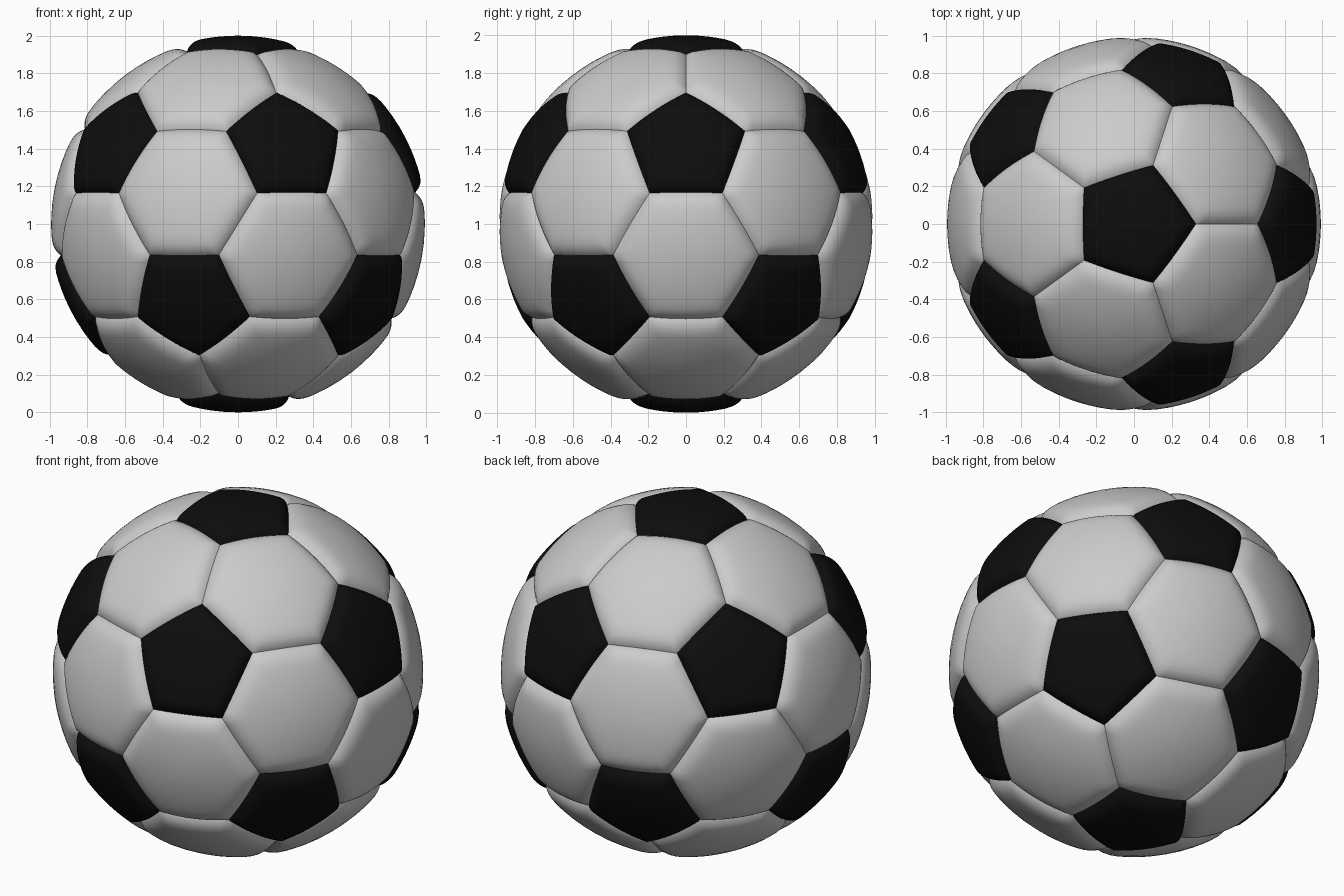
import bpy, bmesh
from math import sin, cos, pi, atan2
from itertools import combinations
from mathutils import Vector

if "Cube" in bpy.data.objects:
    bpy.data.objects.remove(bpy.data.objects["Cube"])

# Icosahedron corners: poles plus two rings of five
H, Q = 1 / 5 ** 0.5, 2 / 5 ** 0.5
ico = [Vector((0, 0, 1)), Vector((0, 0, -1))]
for k in range(5):
    a, b = 2 * pi * k / 5, 2 * pi * k / 5 + pi / 5
    ico.append(Vector((Q * cos(a), Q * sin(a), H)))
    ico.append(Vector((Q * cos(b), Q * sin(b), -H)))


def adjacent(a, b):
    return 0.1 < (a - b).length < 1.2


def ordered(points):
    """Sort polygon corners counter-clockwise seen from outside."""
    c = sum(points, Vector()) / len(points)
    n = c.normalized()
    u = (points[0] - c).normalized()
    v = n.cross(u)
    return sorted(points, key=lambda p: atan2((p - c).dot(v), (p - c).dot(u)))


# Truncated icosahedron panels
pentagons = [ordered([(2 * v + n) / 3 for n in ico if adjacent(v, n)]) for v in ico]
hexagons = []
for t in combinations(ico, 3):
    if all(adjacent(a, b) for a, b in combinations(t, 2)):
        hexagons.append(ordered([(2 * a + b) / 3 for a in t for b in t if a is not b]))

RINGS = [0.2, 0.4, 0.55, 0.68, 0.77, 0.84, 0.89, 0.93, 0.96, 0.98, 0.992, 1.0]
STEPS = 10


def add_panel(bm, corners, top, seam, width):
    """Puffed spherical panel whose rim rolls down into the seam."""
    n = len(corners)
    c = sum(corners, Vector()) / n
    apothem = ((corners[0] + corners[1]) / 2 - c).length
    rim = [corners[i].lerp(corners[(i + 1) % n], j / STEPS)
           for i in range(n) for j in range(STEPS)]
    centre = bm.verts.new(c.normalized() * top)
    prev = None
    for s in RINGS:
        t = min((1 - s) * apothem / width, 1)
        r = top - (top - seam) * (1 - t) ** 3
        ring = [bm.verts.new(c.lerp(p, s).normalized() * r) for p in rim]
        m = len(ring)
        for i in range(m):
            j = (i + 1) % m
            if prev is None:
                bm.faces.new((centre, ring[i], ring[j]))
            else:
                bm.faces.new((prev[i], ring[i], ring[j], prev[j]))
        prev = ring


def build(name, panels, top, seam, width, colour=None):
    bm = bmesh.new()
    for p in panels:
        add_panel(bm, p, top, seam, width)
    for f in bm.faces:
        f.smooth = True
    me = bpy.data.meshes.new(name)
    bm.to_mesh(me)
    bm.free()
    ob = bpy.data.objects.new(name, me)
    ob.location.z = 1
    bpy.context.collection.objects.link(ob)
    if colour:
        mat = bpy.data.materials.new(name + "_colour")
        mat.diffuse_color = colour
        mat.use_nodes = True
        mat.node_tree.nodes["Principled BSDF"].inputs["Base Color"].default_value = mat.diffuse_color
        me.materials.append(mat)


# Light hexagon panels and black pentagon panels
build("hexagon_panels", hexagons, 0.992, 0.955, 0.11)
build("pentagon_panels", pentagons, 1.0, 0.955, 0.09, (0.004, 0.004, 0.004, 1))
